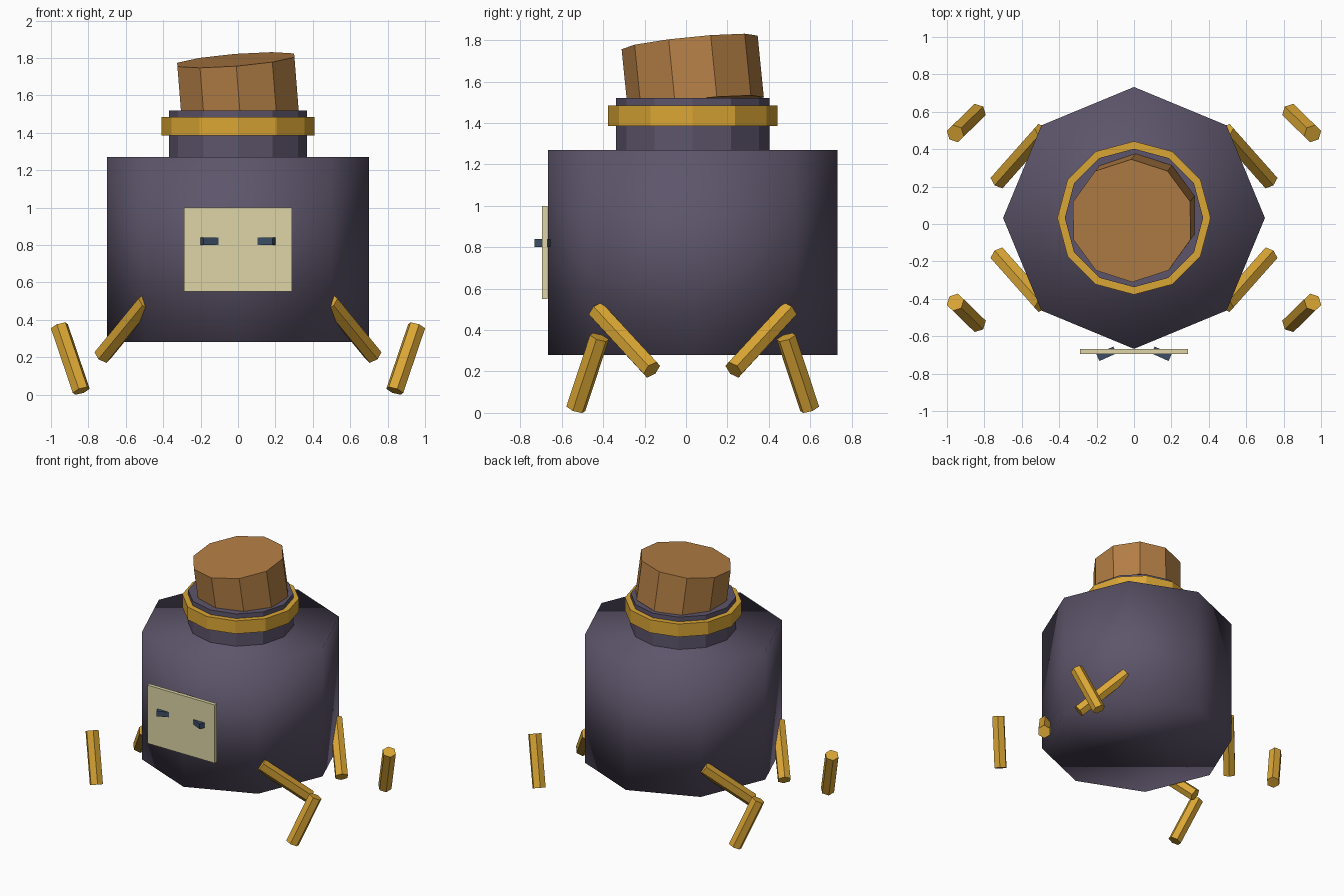
import bpy
from mathutils import Vector

if "Cube" in bpy.data.objects:
    bpy.data.objects.remove(bpy.data.objects["Cube"])

CY = 0.0325  # y of the bottle's axis


def material(name, r, g, b):
    m = bpy.data.materials.new(name)
    m.diffuse_color = (r, g, b, 1)
    m.use_nodes = True
    m.node_tree.nodes["Principled BSDF"].inputs["Base Color"].default_value = m.diffuse_color
    return m


GLASS = material("dark_glass", 0.11, 0.09, 0.145)
GOLD = material("gold", 0.70, 0.38, 0.035)
CORK = material("cork", 0.45, 0.21, 0.06)
PAPER = material("paper", 0.73, 0.66, 0.39)
SLATE = material("slate", 0.045, 0.075, 0.13)


def finish(name, mat):
    ob = bpy.context.object
    ob.name = name
    ob.data.materials.append(mat)
    return ob


def cylinder(name, mat, sides, r, depth, loc, rot=(0, 0, 0)):
    bpy.ops.mesh.primitive_cylinder_add(vertices=sides, radius=r, depth=depth,
                                        location=loc, rotation=rot)
    return finish(name, mat)


def box(name, mat, size, loc, rot=(0, 0, 0)):
    bpy.ops.mesh.primitive_cube_add(size=1, location=loc, rotation=rot)
    ob = finish(name, mat)
    ob.scale = size
    return ob


def rod(name, a, b, r=0.049):
    a, b = Vector(a), Vector(b)
    rot = (a - b).to_track_quat('Z', 'Y').to_euler()
    return cylinder(name, GOLD, 6, r, (a - b).length, (a + b) / 2, rot)


# Bottle body: octagonal, smooth shaded throughout
body = cylinder("bottle_body", GLASS, 8, 0.70, 0.99, (0, CY, 0.775))
for p in body.data.polygons:
    p.use_smooth = True

# Neck, gold collar and tilted stopper
cylinder("bottle_neck", GLASS, 12, 0.37, 0.27, (0, CY, 1.385))
cylinder("neck_collar", GOLD, 12, 0.41, 0.10, (0, CY, 1.435))
cylinder("stopper", CORK, 10, 0.33, 0.30, (0, CY, 1.64), (0.10, -0.08, 0))

# Front label with two slanted eyes
box("label", PAPER, (0.575, 0.028, 0.45), (0, -0.682, 0.775))
for side, s in (("left", -1), ("right", 1)):
    box(side + "_eye", SLATE, (0.10, 0.04, 0.04),
        (s * 0.1475, -0.694, 0.82), (0, 0, -s * 0.42))

# Four two-part legs, mirrored left/right and front/back
for side, sx in (("left", -1), ("right", 1)):
    for end, sy in (("front", 1), ("back", -1)):
        def at(x, y, z):
            return (sx * x, CY + sy * (y - CY), z)
        rod(f"{end}_{side}_upper_leg", at(0.49, -0.43, 0.495), at(0.725, -0.165, 0.208))
        rod(f"{end}_{side}_lower_leg", at(0.955, -0.418, 0.365), at(0.838, -0.532, 0.02))
